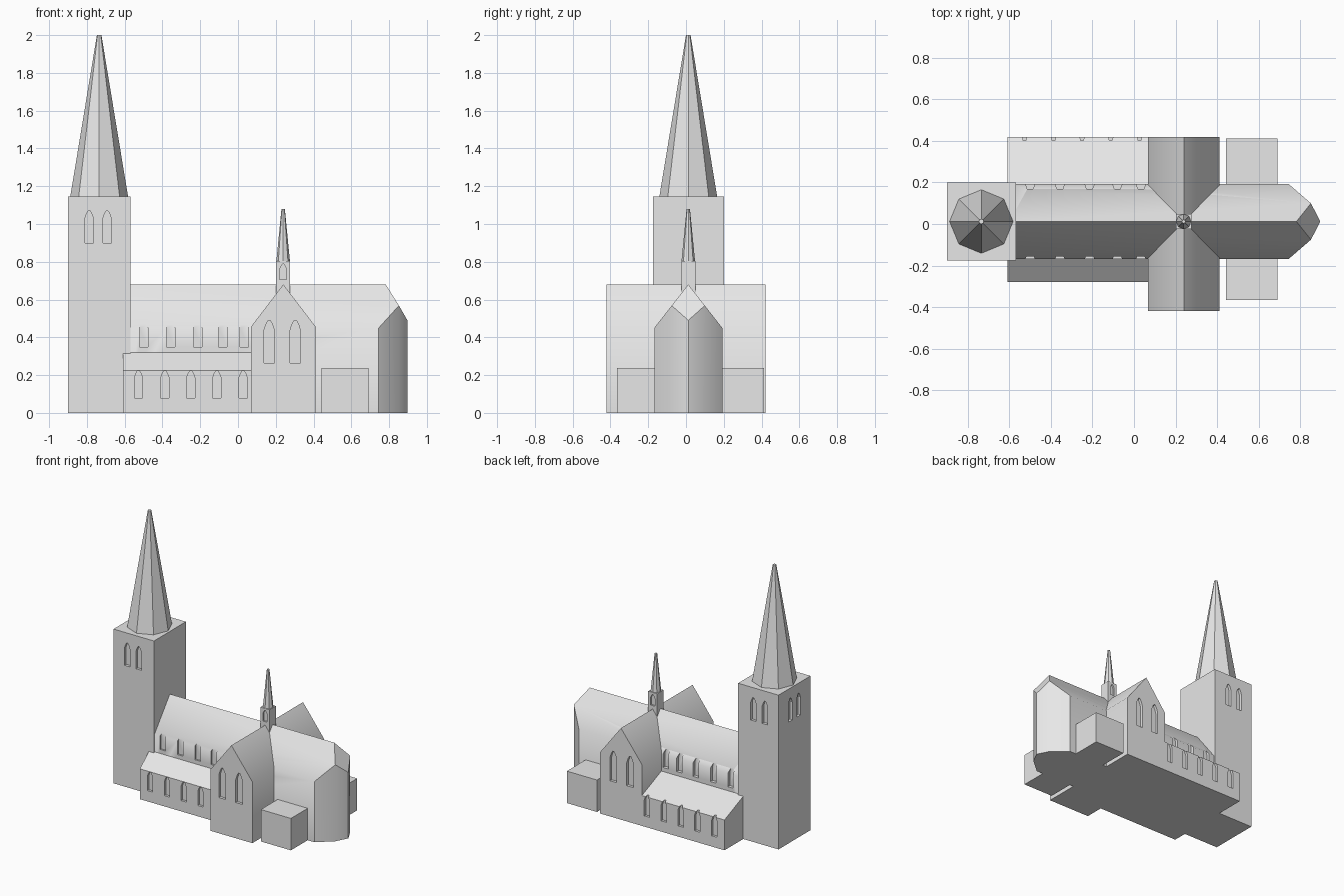
import bpy, bmesh, math

if "Cube" in bpy.data.objects:
    bpy.data.objects.remove(bpy.data.objects["Cube"])

CY = 0.012                      # long axis of the church
stone = bpy.data.materials.new("light_grey_stone")
stone.diffuse_color = (0.8, 0.8, 0.8, 1)
stone.use_nodes = True
stone.node_tree.nodes["Principled BSDF"].inputs["Base Color"].default_value = stone.diffuse_color


def make(name, verts, faces):
    me = bpy.data.meshes.new(name)
    me.from_pydata(verts, [], faces)
    bm = bmesh.new()
    bm.from_mesh(me)
    bmesh.ops.recalc_face_normals(bm, faces=bm.faces)
    bm.to_mesh(me)
    bm.free()
    ob = bpy.data.objects.new(name, me)
    bpy.context.collection.objects.link(ob)
    me.materials.append(stone)
    return ob


def prism_data(profile, a, b, axis):
    """Extrude (u, z) profile from a to b along 'x' or 'y'."""
    n = len(profile)
    put = (lambda u, z, t: (t, u, z)) if axis == 'x' else (lambda u, z, t: (u, t, z))
    verts = [put(u, z, t) for t in (a, b) for u, z in profile]
    faces = [tuple(range(n)), tuple(range(n, 2 * n))]
    faces += [(i, (i + 1) % n, n + (i + 1) % n, n + i) for i in range(n)]
    return verts, faces


def prism(name, profile, a, b, axis):
    return make(name, *prism_data(profile, a, b, axis))


def box(name, x0, x1, y0, y1, z0, z1):
    return prism(name, [(x0, z0), (x1, z0), (x1, z1), (x0, z1)], y0, y1, 'y')


def spire(name, x, y, z0, z1, r0, r1):
    verts = [(x + r * math.cos(k * math.pi / 4), y + r * math.sin(k * math.pi / 4), z)
             for z, r in ((z0, r0), (z1, r1)) for k in range(8)]
    faces = [tuple(range(8)), tuple(range(8, 16))]
    faces += [(i, (i + 1) % 8, 8 + (i + 1) % 8, 8 + i) for i in range(8)]
    return make(name, verts, faces)


def window(c, w, sill, spring, apex, pos, out, depth, axis='y'):
    """Pointed-arch recess centred at c, in the wall at pos facing out (+1/-1)."""
    h, k = w / 2, spring + (apex - spring) * 0.6
    prof = [(c - h, sill), (c + h, sill), (c + h, spring), (c + h * 0.62, k),
            (c + h * 0.2, apex), (c - h * 0.2, apex), (c - h * 0.62, k), (c - h, spring)]
    return prism_data(prof, pos - out * depth, pos + out * 0.04, axis)


def cut(ob, windows):
    verts, faces = [], []
    for v, f in windows:
        faces += [tuple(i + len(verts) for i in face) for face in f]
        verts += v
    cutter = make("window_cutter", verts, faces)
    cutter.hide_render = True
    m = ob.modifiers.new("windows", 'BOOLEAN')
    m.operation, m.solver, m.object = 'DIFFERENCE', 'EXACT', cutter
    select(ob)
    bpy.ops.object.modifier_apply(modifier=m.name)
    bpy.data.objects.remove(cutter)


def select(ob):
    bpy.ops.object.select_all(action='DESELECT')
    ob.select_set(True)
    bpy.context.view_layer.objects.active = ob


def smooth(ob):
    select(ob)
    bpy.ops.object.shade_smooth_by_angle(angle=math.radians(40))


# west tower with paired belfry openings on three sides
tower = box("tower", -0.90, -0.568, -0.175, 0.20, 0, 1.145)
cut(tower, [window(x, 0.044, 0.90, 1.03, 1.07, y, s, 0.02)
            for x in (-0.788, -0.693) for y, s in ((-0.175, -1), (0.20, 1))]
    + [window(CY + d, 0.044, 0.90, 1.03, 1.07, -0.90, -1, 0.02, 'x') for d in (-0.048, 0.048)])
spire("tower_spire", -0.735, CY, 1.145, 2.0, 0.153, 0.012)

# nave and choir: gabled body ending in a faceted apse with a sloping roof facet
HW, EAVE, RIDGE = 0.18, 0.45, 0.68
m = 0.0875
zm = RIDGE - (RIDGE - EAVE) * m / HW
W, E, A, T = -0.60, 0.745, 0.852, 0.897
plan = [(W, -HW, EAVE), (E, -HW, EAVE), (A, -m, zm), (T, 0, 0.49),
        (A, m, zm), (E, HW, EAVE), (W, HW, EAVE)]
verts = [(x, CY + y, 0) for x, y, z in plan] + [(x, CY + y, z) for x, y, z in plan]
verts += [(W, CY, RIDGE), (0.782, CY, RIDGE)]
faces = [tuple(range(7)), (0, 6, 13, 14, 7)]
faces += [(i, i + 1, i + 8, i + 7) for i in range(6)]
faces += [(7, 8, 9, 15, 14), (13, 12, 11, 15, 14), (9, 10, 11, 15)]
nave = make("nave_and_apse", verts, faces)
cut(nave, [window(x, 0.045, 0.35, 0.45, 0.50, CY + s * HW, s, d)
           for x in (-0.50, -0.357, -0.214, -0.08, 0.033) for s, d in ((-1, 0.012), (1, 0.024))])
smooth(nave)

# transept with paired gable windows
transept = prism("transept", [(0.068, 0), (0.412, 0), (0.412, 0.455), (0.24, RIDGE),
                              (0.068, 0.455)], -0.42, 0.42, 'y')
cut(transept, [window(x, 0.056, 0.265, 0.435, 0.49, s * 0.42, s, 0.02)
               for x in (0.165, 0.303) for s in (-1, 1)])
smooth(transept)

# lean-to side aisles, narrow on the south and wide on the north
for name, s, inner, outer, lift in (("south_aisle", -1, -0.168, -0.28, 0),
                                    ("north_aisle", 1, 0.192, 0.42, 0.012)):
    back = inner - s * 0.02
    aisle = prism(name, [(back, 0), (outer, 0), (outer, 0.225), (inner, 0.32), (back, 0.32)],
                  -0.61, 0.09, 'x')
    cut(aisle, [window(x, 0.044, 0.08, 0.185 + lift, 0.224 + lift, outer, s, 0.018)
                for x in (-0.527, -0.387, -0.25, -0.112, 0.027)])

# low chapels beside the choir
box("south_chapel", 0.443, 0.69, -0.365, -0.15, 0, 0.237)
box("north_chapel", 0.443, 0.69, 0.17, 0.412, 0, 0.237)

# ridge turret over the crossing
turret = box("ridge_turret", 0.202, 0.276, CY - 0.037, CY + 0.037, 0.60, 0.803)
cut(turret, [window(0.239, 0.036, 0.705, 0.76, 0.787, CY + s * 0.037, s, 0.012) for s in (-1, 1)])
spire("turret_spire", 0.239, CY, 0.803, 1.08, 0.036, 0.009)
